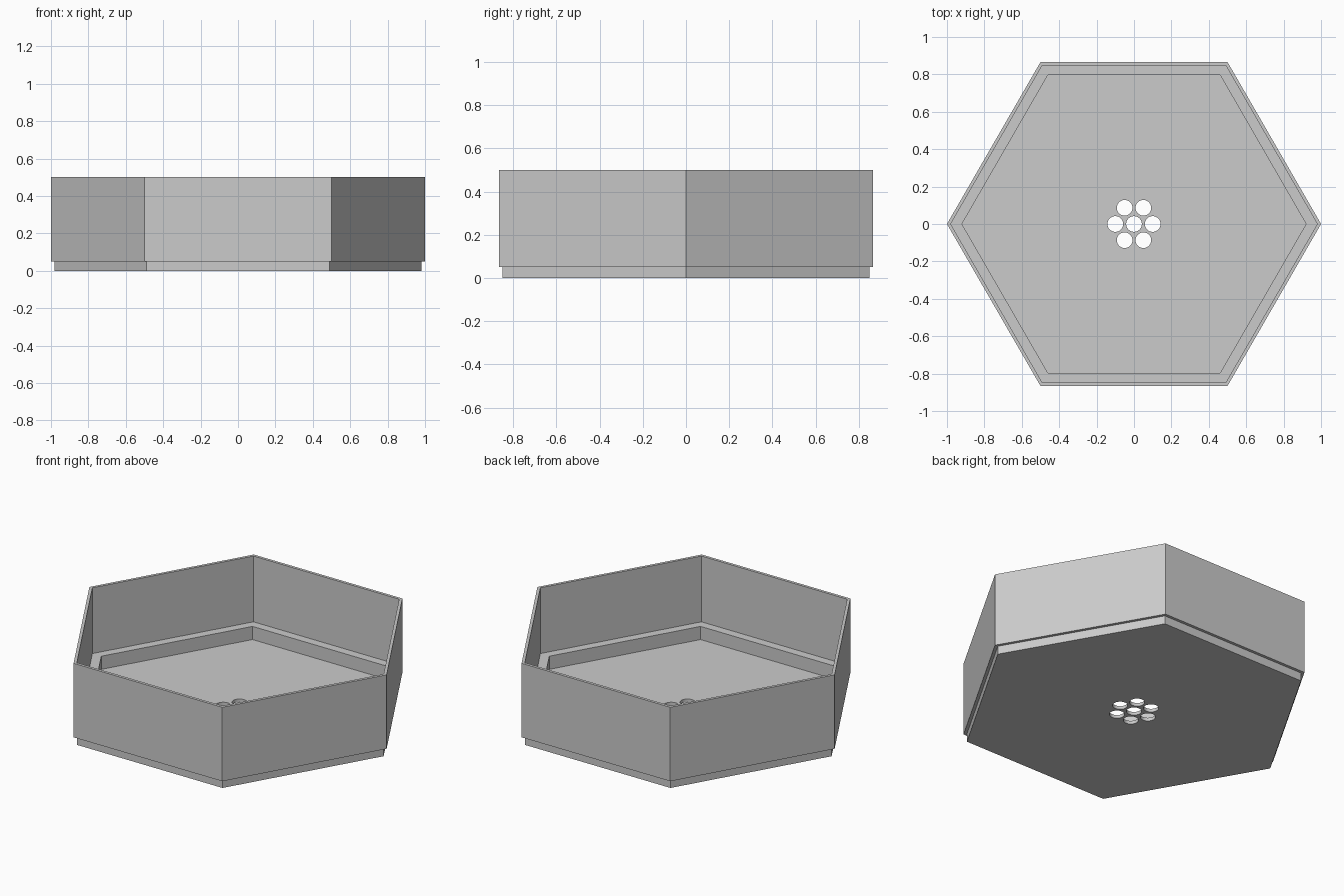
import bpy
import bmesh
from math import cos, sin, radians
from mathutils import Matrix

default = bpy.data.objects.get("Cube")
if default:
    bpy.data.objects.remove(default, do_unlink=True)

# Single grey plastic
grey = bpy.data.materials.new("plain_grey")
grey.use_nodes = True
colour = (0.6, 0.6, 0.6, 1)
grey.diffuse_color = colour
grey.node_tree.nodes["Principled BSDF"].inputs["Base Color"].default_value = colour


def make_object(name, bm):
    bmesh.ops.recalc_face_normals(bm, faces=bm.faces)
    mesh = bpy.data.meshes.new(name)
    bm.to_mesh(mesh)
    bm.free()
    mesh.materials.append(grey)
    obj = bpy.data.objects.new(name, mesh)
    bpy.context.collection.objects.link(obj)
    return obj


def around(radius, z=0):
    return [(radius * cos(radians(60 * i)), radius * sin(radians(60 * i)), z)
            for i in range(6)]


# Tray: hexagonal rings from the underside, up the wall, down to the floor
profile = [(0.98, 0), (0.98, 0.05), (1, 0.05), (1, 0.5),
           (0.98, 0.5), (0.98, 0.1), (0.92, 0.1), (0.92, 0.02)]
bm = bmesh.new()
rings = [[bm.verts.new(p) for p in around(r, z)] for r, z in profile]
for low, high in zip(rings, rings[1:]):
    for i in range(6):
        j = (i + 1) % 6
        bm.faces.new((low[i], low[j], high[j], high[i]))
bm.faces.new(rings[0])
bm.faces.new(rings[-1])
tray = make_object("hexagonal_tray", bm)

# Drain holes: one in the middle and six around it
bm = bmesh.new()
for centre in [(0, 0, 0)] + around(0.1):
    bmesh.ops.create_cone(bm, cap_ends=True, segments=32, radius1=0.042,
                          radius2=0.042, depth=0.1,
                          matrix=Matrix.Translation(centre))
cutter = make_object("drain_hole_cutter", bm)
cutter.hide_render = True

holes = tray.modifiers.new("drain_holes", 'BOOLEAN')
holes.operation = 'DIFFERENCE'
holes.solver = 'EXACT'
holes.object = cutter
bpy.ops.object.select_all(action='DESELECT')
tray.select_set(True)
bpy.context.view_layer.objects.active = tray
bpy.ops.object.modifier_apply(modifier=holes.name)
bpy.data.objects.remove(cutter, do_unlink=True)
bpy.ops.object.shade_smooth_by_angle(angle=radians(30))
